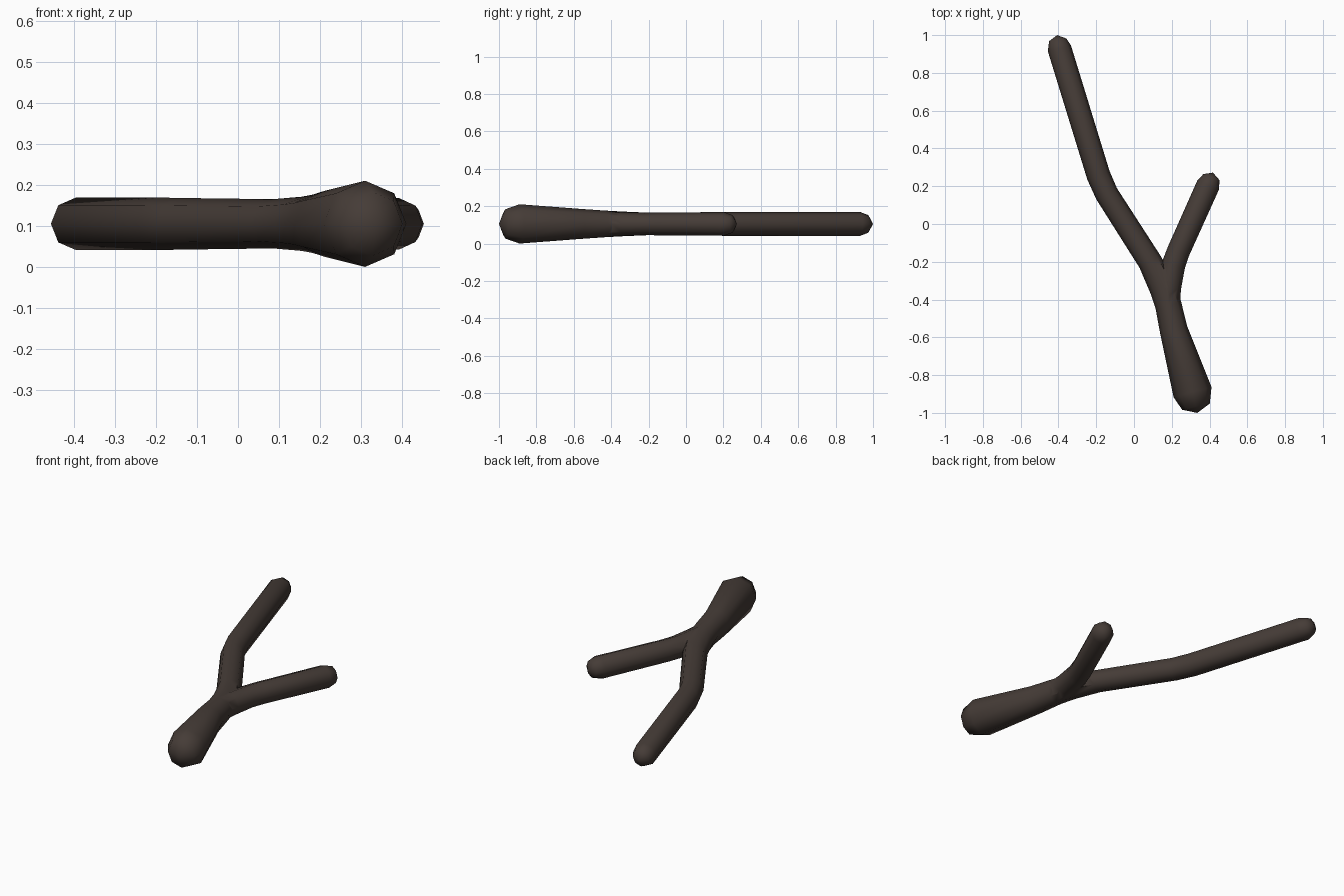
import bpy, bmesh, math
from mathutils import Vector

if "Cube" in bpy.data.objects:
    bpy.data.objects.remove(bpy.data.objects["Cube"])

Z = 0.105  # height of the stick's centre line

bark = bpy.data.materials.new("dark_bark")
bark.diffuse_color = (0.060, 0.045, 0.038, 1)
bark.use_nodes = True
bark.node_tree.nodes["Principled BSDF"].inputs["Base Color"].default_value = bark.diffuse_color


def limb(name, start, rings, end):
    """Eight-sided tube through rings (x, y, half width, half height), capped with four quads."""
    bm = bmesh.new()
    pts = [Vector(start)] + [Vector(r[:2]) for r in rings] + [Vector(end)]
    loops = []
    for i, (x, y, w, h) in enumerate(rings):
        d = ((pts[i + 1] - pts[i]).normalized() + (pts[i + 2] - pts[i + 1]).normalized()).normalized()
        loop = []
        for k in range(8):
            a = k * math.pi / 4
            s = w * math.cos(a)
            loop.append(bm.verts.new((x + d.y * s, y - d.x * s, Z + h * math.sin(a))))
        loops.append(loop)
    for a, b in zip(loops, loops[1:]):
        for k in range(8):
            n = (k + 1) % 8
            bm.faces.new((a[k], a[n], b[n], b[k]))
    for p, loop in ((start, loops[0]), (end, loops[-1])):
        pole = bm.verts.new((p[0], p[1], Z))
        for k in range(0, 8, 2):
            bm.faces.new((pole, loop[k], loop[k + 1], loop[(k + 2) % 8]))
    bmesh.ops.recalc_face_normals(bm, faces=bm.faces)
    me = bpy.data.meshes.new(name)
    bm.to_mesh(me)
    bm.free()
    me.materials.append(bark)
    ob = bpy.data.objects.new(name, me)
    bpy.context.collection.objects.link(ob)
    return ob


# thick handle running into the long branch
stick = limb("forked_stick", (0.335, -1.0), [
    (0.328, -0.967, 0.075, 0.078),
    (0.31, -0.89, 0.104, 0.105),
    (0.21, -0.56, 0.074, 0.080),
    (0.182, -0.43, 0.070, 0.071),
    (0.155, -0.34, 0.073, 0.066),
    (0.085, -0.20, 0.064, 0.060),
    (-0.145, 0.16, 0.062, 0.063),
    (-0.188, 0.257, 0.063, 0.064),
    (-0.395, 0.93, 0.063, 0.064),
    (-0.404, 0.975, 0.046, 0.047),
], (-0.407, 1.0))

# short side branch, rooted inside the handle
twig = limb("side_branch", (0.185, -0.50), [
    (0.185, -0.46, 0.055, 0.058),
    (0.185, -0.34, 0.064, 0.063),
    (0.208, -0.22, 0.063, 0.060),
    (0.235, -0.145, 0.061, 0.061),
    (0.392, 0.205, 0.062, 0.063),
    (0.410, 0.248, 0.046, 0.047),
], (0.418, 0.272))

# weld the two limbs into one skin
mod = stick.modifiers.new("join_branch", 'BOOLEAN')
mod.operation = 'UNION'
mod.solver = 'EXACT'
mod.object = twig
bpy.context.view_layer.objects.active = stick
stick.select_set(True)
bpy.ops.object.modifier_apply(modifier=mod.name)
bpy.data.objects.remove(twig)
bpy.ops.object.shade_smooth_by_angle(angle=math.radians(60))
